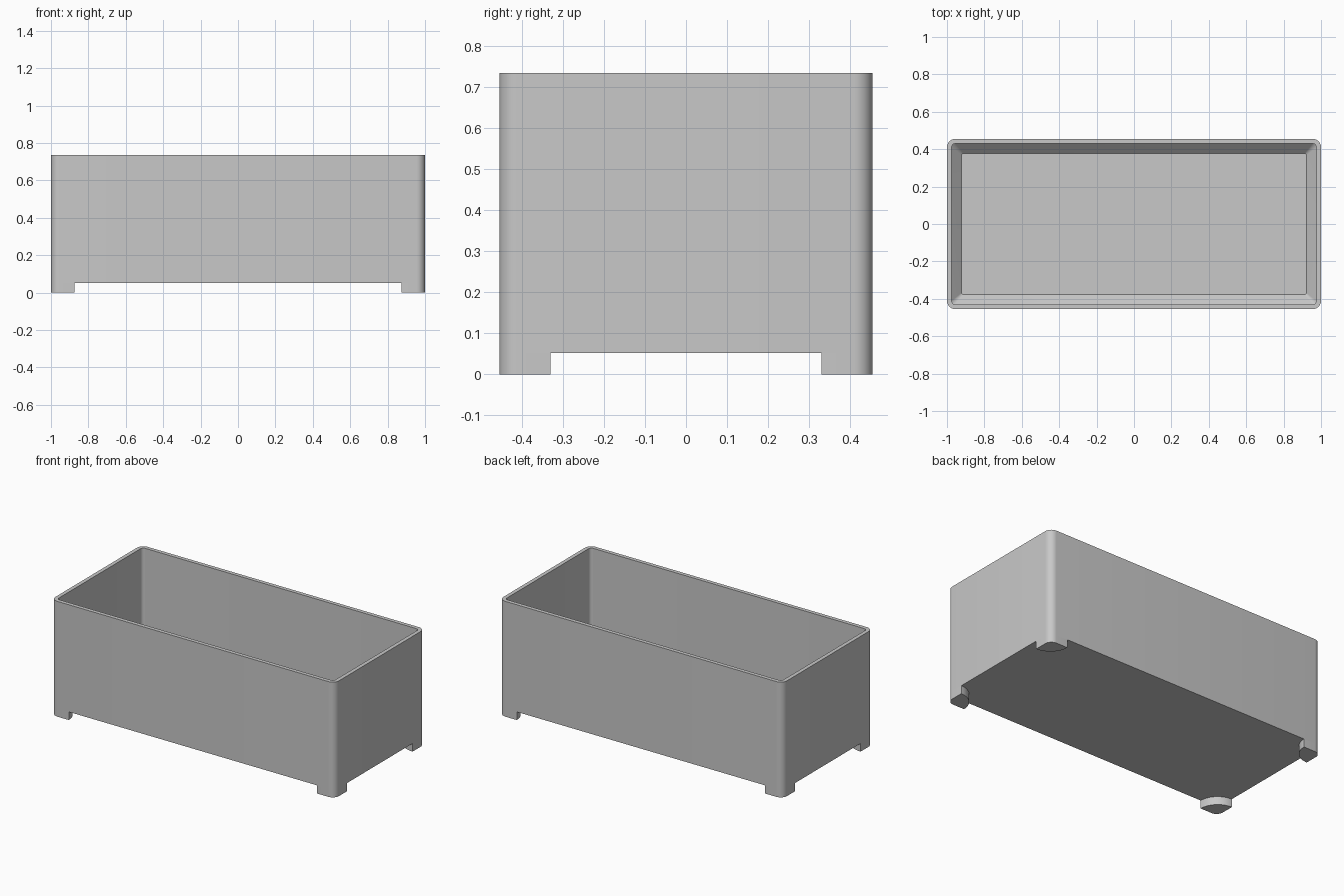
import bpy
import bmesh
from math import cos, sin, pi

HX, HY = 1.0, 0.455        # half length and half depth
TOP, BASE = 0.735, 0.052   # rim height, underside height
R = 0.045                  # outer corner radius
WALL = 0.025
FLOOR = BASE + WALL
CHAMFER = 0.053
FOOT = 0.125
SEGS = 10

if "Cube" in bpy.data.objects:
    bpy.data.objects.remove(bpy.data.objects["Cube"], do_unlink=True)

grey = bpy.data.materials.new("plain_grey")
grey.use_nodes = True
grey.diffuse_color = (0.58, 0.58, 0.58, 1)
grey.node_tree.nodes["Principled BSDF"].inputs["Base Color"].default_value = (0.58, 0.58, 0.58, 1)


def arc(cx, cy, r, start, end, n=SEGS):
    return [(cx + r * cos(start + (end - start) * i / n),
             cy + r * sin(start + (end - start) * i / n)) for i in range(n + 1)]


def rounded_rect(inset, r):
    """Counter-clockwise rounded rectangle, inset from the outer wall."""
    x, y = HX - inset - r, HY - inset - r
    pts = []
    for k, (sx, sy) in enumerate([(1, 1), (-1, 1), (-1, -1), (1, -1)]):
        pts += arc(sx * x, sy * y, r, k * pi / 2, (k + 1) * pi / 2)
    return pts


def loft(name, sections):
    """Skin a stack of (outline, z) sections and cap both ends."""
    bm = bmesh.new()
    rings = [[bm.verts.new((x, y, z)) for x, y in pts] for pts, z in sections]
    n = len(rings[0])
    for a, b in zip(rings, rings[1:]):
        for i in range(n):
            j = (i + 1) % n
            bm.faces.new((a[i], a[j], b[j], b[i]))
    bm.faces.new(rings[0][::-1])
    bm.faces.new(rings[-1])
    bmesh.ops.recalc_face_normals(bm, faces=bm.faces[:])
    mesh = bpy.data.meshes.new(name)
    bm.to_mesh(mesh)
    bm.free()
    obj = bpy.data.objects.new(name, mesh)
    bpy.context.collection.objects.link(obj)
    mesh.materials.append(grey)
    bpy.ops.object.select_all(action='DESELECT')
    obj.select_set(True)
    bpy.context.view_layer.objects.active = obj
    bpy.ops.object.shade_smooth_by_angle(angle=pi / 6)
    return obj


# Open box: outer wall, flat rim, inner wall, chamfer down to the floor
inner = rounded_rect(WALL, R - WALL)
loft("planter_box", [
    (rounded_rect(0, R), BASE),
    (rounded_rect(0, R), TOP),
    (inner, TOP),
    (inner, FLOOR + CHAMFER),
    (rounded_rect(WALL + CHAMFER, 0.01), FLOOR),
])

# Quarter-round feet, flush with the rounded corners of the box
outline = arc(HX - R, HY - R, R, 0, pi / 2) + arc(HX, HY, FOOT, pi, 1.5 * pi, 16)
for side, sx in (("left", 1), ("right", -1)):
    for end, sy in (("back", 1), ("front", -1)):
        pts = [(sx * x, sy * y) for x, y in outline]
        loft(f"{end}_{side}_foot", [(pts, 0), (pts, BASE)])
